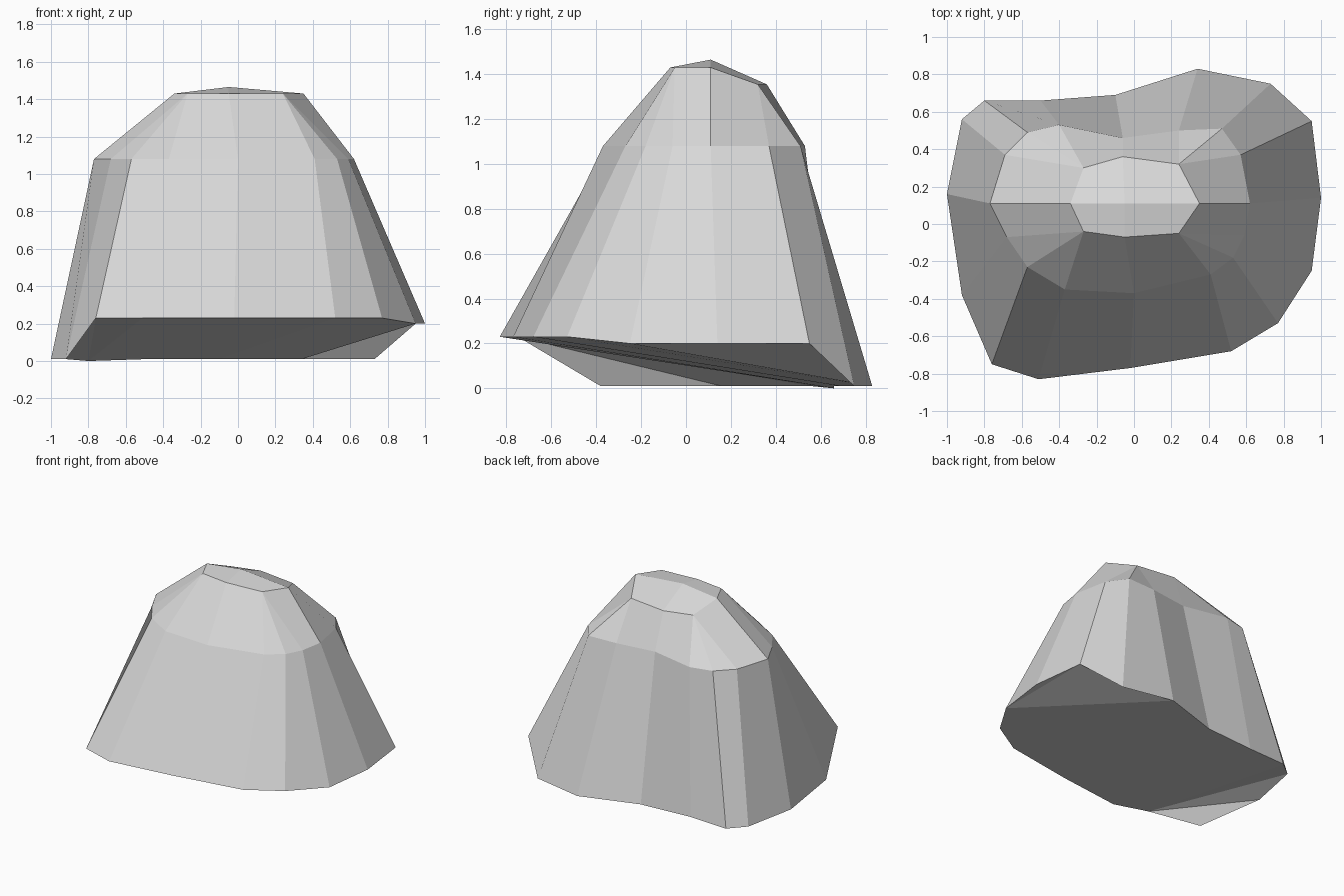
import bpy
import bmesh

# Remove the default cube
default_cube = bpy.data.objects.get("Cube")
if default_cube:
    bpy.data.objects.remove(default_cube, do_unlink=True)

# Stone colour
stone = bpy.data.materials.new("grey stone")
stone.use_nodes = True
colour = (.69, .69, .69, 1)
stone.diffuse_color = colour
stone.node_tree.nodes["Principled BSDF"].inputs["Base Color"].default_value = colour

# Plan outlines, clockwise from the -x side of the rock
ground, side_lift, front_lift = .01, .2, .23
shoulder_height, crown_height, crown_back = 1.08, 1.43, 1.355
peak_height = 1.465

foot_outline = [
    (-1, .16), (-.92, .56), (-.8, .66), (-.5, .66),
    (-.1, .69), (.34, .83), (.73, .75), (.95, .55),
    (1, .14), (.95, -.25), (.77, -.53), (.52, -.68),
    (-.02, -.77), (-.51, -.83), (-.76, -.75), (-.92, -.38)]
shoulder_outline = [
    (-.77, .11), (-.69, .37), (-.57, .49), (-.4, .53),
    (-.06, .46), (.24, .5), (.47, .51), (.57, .37),
    (.62, .11), (.59, -.06), (.53, -.18), (.41, -.27),
    (0, -.37), (-.37, -.35), (-.57, -.23), (-.68, -.07)]
crown_outline = [
    (-.34, .11), (-.27, .3), (-.06, .36), (.24, .32),
    (.35, .11), (.24, -.05), (-.05, -.07), (-.27, -.04)]

# Crown corner that each shoulder corner runs up to
crown_link = [0, 1, 1, 1, 2, 3, 3, 3, 4, 5, 5, 5, 6, 7, 7, 7]


def foot_height(index):
    """The back and one side rest on the ground; the rest overhangs."""
    if index == 2:
        return 0
    if index in (7, 8, 9):
        return side_lift
    if index in range(10, 15):
        return front_lift
    return ground


def add_ring(mesh, outline, height):
    return [mesh.verts.new((x, y, height(i))) for i, (x, y) in enumerate(outline)]


def add_face(mesh, *corners):
    """Make a face, dropping repeated corners."""
    unique = list(dict.fromkeys(corners))
    if len(unique) > 2:
        mesh.faces.new(unique)


def add_fan(mesh, hub, rim):
    for start, end in zip(rim, rim[1:]):
        add_face(mesh, hub, start, end)


bm = bmesh.new()
foot = add_ring(bm, foot_outline, foot_height)
shoulder = add_ring(bm, shoulder_outline, lambda i: shoulder_height)
crown = add_ring(bm, crown_outline,
                 lambda i: crown_back if i in (1, 2, 3) else crown_height)
peak = bm.verts.new((-.05, .11, peak_height))

# Steep walls and sloping shoulders
count = len(foot)
for i in range(count):
    j = (i + 1) % count
    add_face(bm, foot[i], foot[j], shoulder[j], shoulder[i])
    add_face(bm, shoulder[i], shoulder[j], crown[crown_link[j]], crown[crown_link[i]])

# Shallow cap of four panels
for i in range(0, len(crown), 2):
    add_face(bm, crown[i], crown[i + 1], crown[(i + 2) % len(crown)], peak)

# Underside: a broad slope rising from the back edge to the front edge
back_edge, front_edge = foot[2:6], foot[9:14][::-1]
for i in range(len(back_edge) - 1):
    add_fan(bm, back_edge[i], [front_edge[i], front_edge[i + 1], back_edge[i + 1]])
add_fan(bm, back_edge[-1], front_edge[-2:])

# Underside: low corners hanging at each end of the slope
add_fan(bm, foot[14], [foot[15], *foot[:3], foot[13]])
add_fan(bm, foot[7], [foot[6], foot[5], foot[9], foot[8]])

bmesh.ops.recalc_face_normals(bm, faces=bm.faces)
rock_mesh = bpy.data.meshes.new("rock")
bm.to_mesh(rock_mesh)
bm.free()
rock_mesh.materials.append(stone)
rock = bpy.data.objects.new("rock", rock_mesh)
bpy.context.collection.objects.link(rock)
